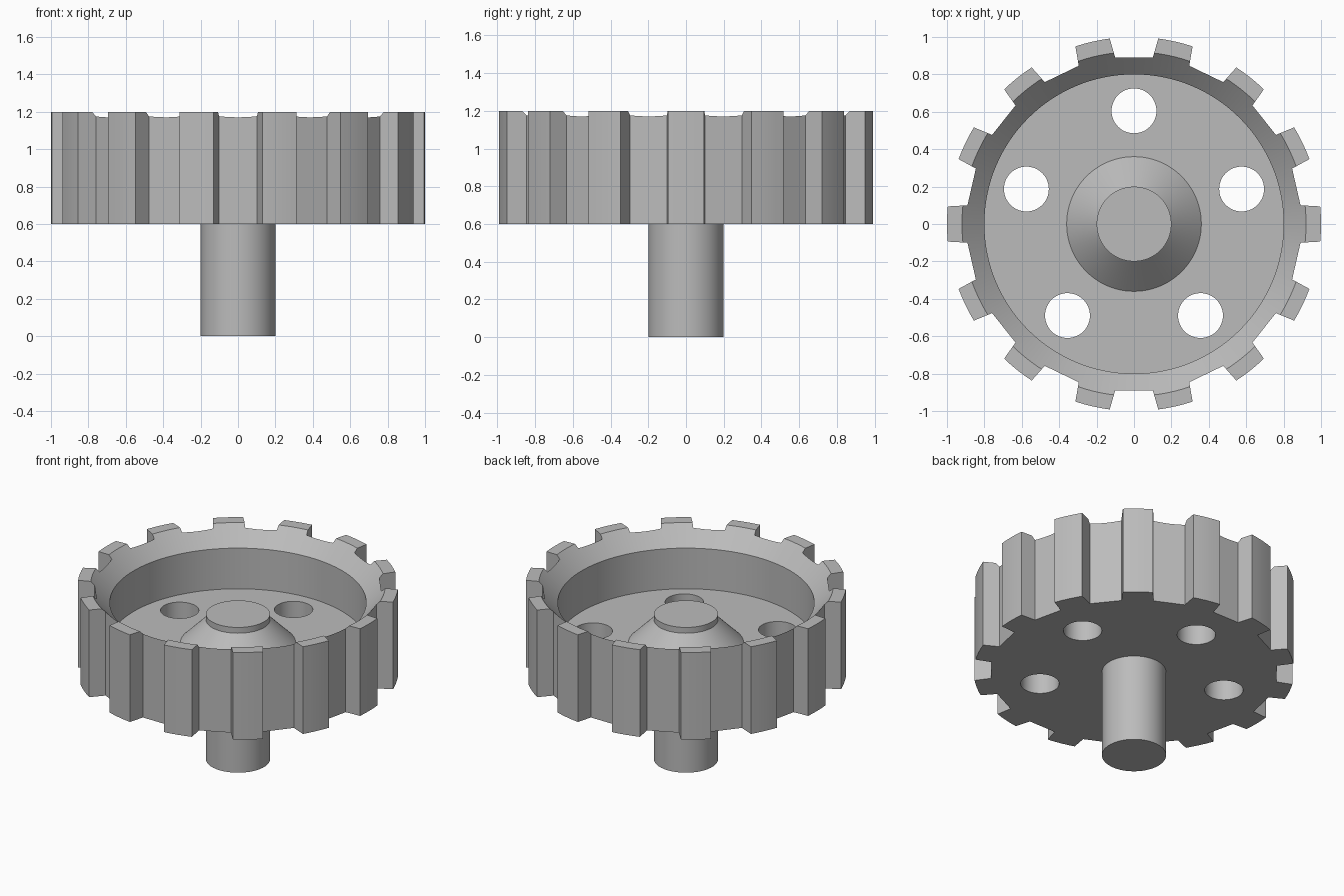
import bpy
import bmesh
from math import sin, cos, pi, radians, tau

TEETH = 14
TIP_R, ROOT_R = 1.0, 0.896
TIP_HALF, ROOT_HALF = radians(5.4), radians(6.4)
BASE_Z, FLOOR_Z, TOP_Z = 0.6, 0.8, 1.2

if "Cube" in bpy.data.objects:
    bpy.data.objects.remove(bpy.data.objects["Cube"], do_unlink=True)

grey = bpy.data.materials.new("plain grey")
grey.use_nodes = True
colour = (0.5, 0.5, 0.5, 1)
grey.diffuse_color = colour
grey.node_tree.nodes["Principled BSDF"].inputs["Base Color"].default_value = colour


def make_object(name, bm):
    bmesh.ops.recalc_face_normals(bm, faces=bm.faces)
    mesh = bpy.data.meshes.new(name)
    bm.to_mesh(mesh)
    bm.free()
    mesh.materials.append(grey)
    obj = bpy.data.objects.new(name, mesh)
    bpy.context.collection.objects.link(obj)
    return obj


def prism(name, outline, z0, z1):
    """Extrude a flat outline between two heights."""
    bm = bmesh.new()
    face = bm.faces.new([bm.verts.new((x, y, z0)) for x, y in outline])
    top = bmesh.ops.extrude_face_region(bm, geom=[face])["geom"]
    bmesh.ops.translate(bm, vec=(0, 0, z1 - z0),
                        verts=[v for v in top if isinstance(v, bmesh.types.BMVert)])
    return make_object(name, bm)


def lathe(name, profile, steps=96):
    """Turn a radius-height profile into a capped solid."""
    bm = bmesh.new()
    rings = [[bm.verts.new((r * cos(tau * i / steps), r * sin(tau * i / steps), z))
              for i in range(steps)] for r, z in profile]
    for low, high in zip(rings, rings[1:]):
        for i in range(steps):
            j = (i + 1) % steps
            bm.faces.new((low[i], low[j], high[j], high[i]))
    bm.faces.new(rings[0])
    bm.faces.new(rings[-1])
    return make_object(name, bm)


def activate(obj):
    bpy.ops.object.select_all(action="DESELECT")
    obj.select_set(True)
    bpy.context.view_layer.objects.active = obj


def cut(obj, cutter):
    cutter.hide_render = True
    mod = obj.modifiers.new("cut", "BOOLEAN")
    mod.operation = "DIFFERENCE"
    mod.solver = "EXACT"
    mod.object = cutter
    activate(obj)
    bpy.ops.object.modifier_apply(modifier=mod.name)
    bpy.data.objects.remove(cutter, do_unlink=True)


def smooth(obj):
    activate(obj)
    bpy.ops.object.shade_smooth_by_angle(angle=radians(20))


# Toothed wheel: curved tips, flat roots
outline = []
for k in range(TEETH):
    mid = tau * k / TEETH
    outline.append((ROOT_R * cos(mid - ROOT_HALF), ROOT_R * sin(mid - ROOT_HALF)))
    for s in range(-2, 3):
        a = mid + TIP_HALF * s / 2
        outline.append((TIP_R * cos(a), TIP_R * sin(a)))
    outline.append((ROOT_R * cos(mid + ROOT_HALF), ROOT_R * sin(mid + ROOT_HALF)))
wheel = prism("toothed_wheel", outline, BASE_Z, TOP_Z)

# Round recess with a bevelled mouth
cut(wheel, lathe("recess_cutter", [(0.8, FLOOR_Z), (0.8, 1.08), (1.0, 1.28)], 128))

# Five holes through the floor
for k in range(5):
    a = pi / 2 + tau * k / 5
    hole = lathe("hole_cutter", [(0.12, 0.5), (0.12, 0.9)], 48)
    hole.location = (0.605 * cos(a), 0.605 * sin(a), 0)
    cut(wheel, hole)
smooth(wheel)

# Shaft below, conical hub above
spindle = lathe("shaft_and_hub", [(0.2, 0), (0.2, 0.7), (0.36, 0.7), (0.36, FLOOR_Z),
                                  (0.2, 0.96), (0.2, 1.0)])
smooth(spindle)
